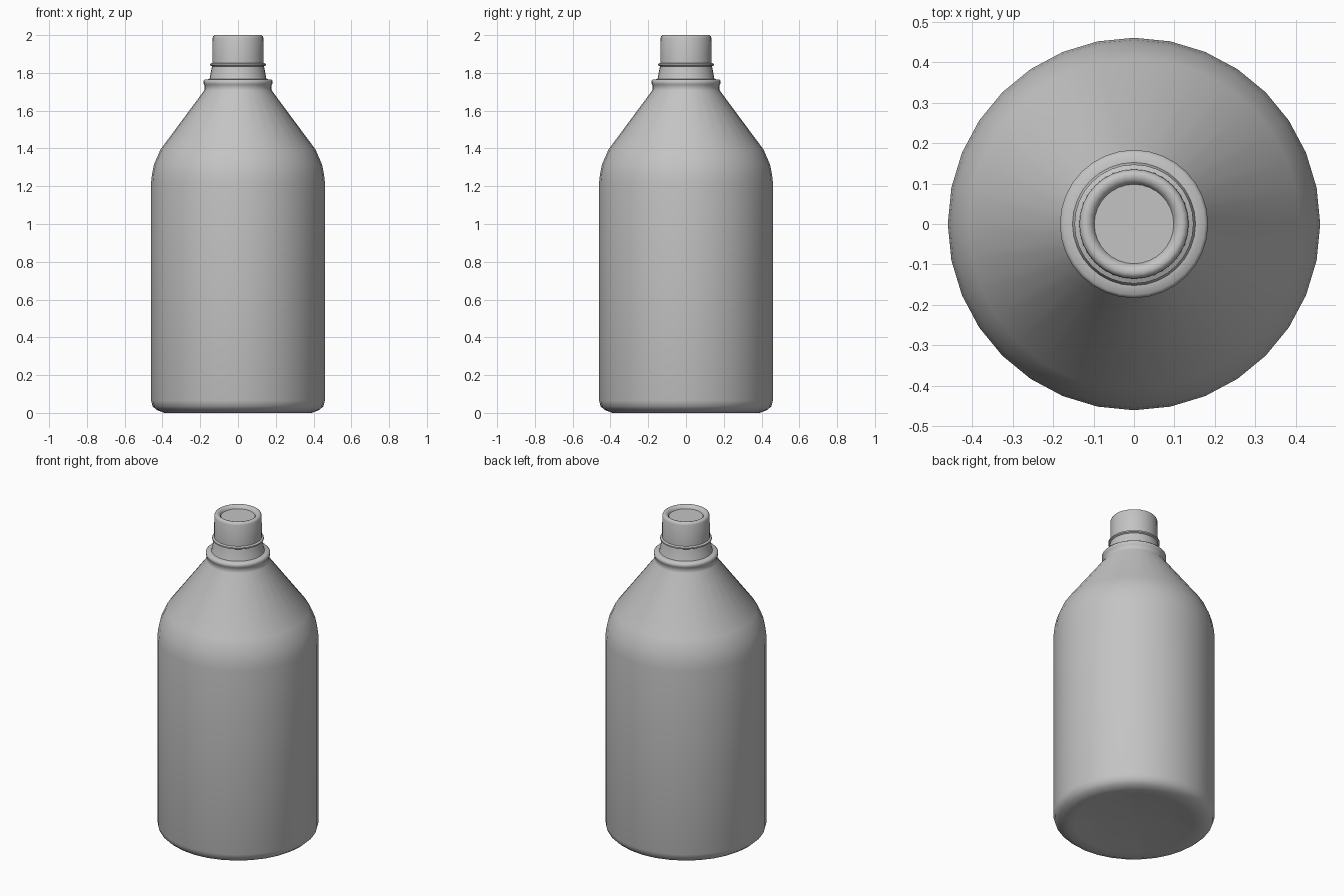
import bpy, bmesh, math

if "Cube" in bpy.data.objects:
    bpy.data.objects.remove(bpy.data.objects["Cube"])

SEG = 32

plastic = bpy.data.materials.new("bottle_grey")
plastic.diffuse_color = (0.55, 0.55, 0.55, 1)
plastic.use_nodes = True
plastic.node_tree.nodes["Principled BSDF"].inputs["Base Color"].default_value = plastic.diffuse_color


def ring(bm, r, z, square=False):
    """Ring of vertices, optionally projected onto an axis-aligned square."""
    verts = []
    for i in range(SEG):
        a = 2 * math.pi * i / SEG
        c, s = math.cos(a), math.sin(a)
        k = r / max(abs(c), abs(s)) if square else r
        verts.append(bm.verts.new((c * k, s * k, z)))
    return verts


def lathe(name, profile, square_base=None):
    bm = bmesh.new()
    rings = []
    if square_base:
        rings.append(ring(bm, *square_base, square=True))
    rings += [ring(bm, r, z) for r, z in profile]
    bm.faces.new(rings[0][::-1])
    for lo, hi in zip(rings, rings[1:]):
        for i in range(SEG):
            j = (i + 1) % SEG
            bm.faces.new((lo[i], lo[j], hi[j], hi[i]))
    bm.faces.new(rings[-1])
    bmesh.ops.recalc_face_normals(bm, faces=bm.faces)
    mesh = bpy.data.meshes.new(name)
    bm.to_mesh(mesh)
    bm.free()
    mesh.materials.append(plastic)
    obj = bpy.data.objects.new(name, mesh)
    bpy.context.collection.objects.link(obj)
    bpy.context.view_layer.objects.active = obj
    obj.select_set(True)
    bpy.ops.object.shade_smooth_by_angle(angle=math.radians(50))
    obj.select_set(False)
    return obj


# One continuous bottle: base, body, shoulder, collar, neck, bead, mouth
profile = [
    (0.34, 0.005), (0.39, 0.0), (0.43, 0.015), (0.452, 0.035), (0.46, 0.065),
    (0.46, 1.22), (0.455, 1.265), (0.445, 1.315), (0.41, 1.395),
    (0.18, 1.705),
    (0.177, 1.715), (0.177, 1.735), (0.183, 1.742), (0.183, 1.757), (0.175, 1.765),
    (0.152, 1.767), (0.149, 1.775), (0.138, 1.835),
    (0.147, 1.84), (0.147, 1.848), (0.136, 1.853),
    (0.135, 1.985), (0.131, 1.995), (0.122, 2.0), (0.11, 1.997),
    (0.102, 1.99), (0.098, 1.98),
]
lathe("bottle", profile, square_base=(0.19, 0.025))
